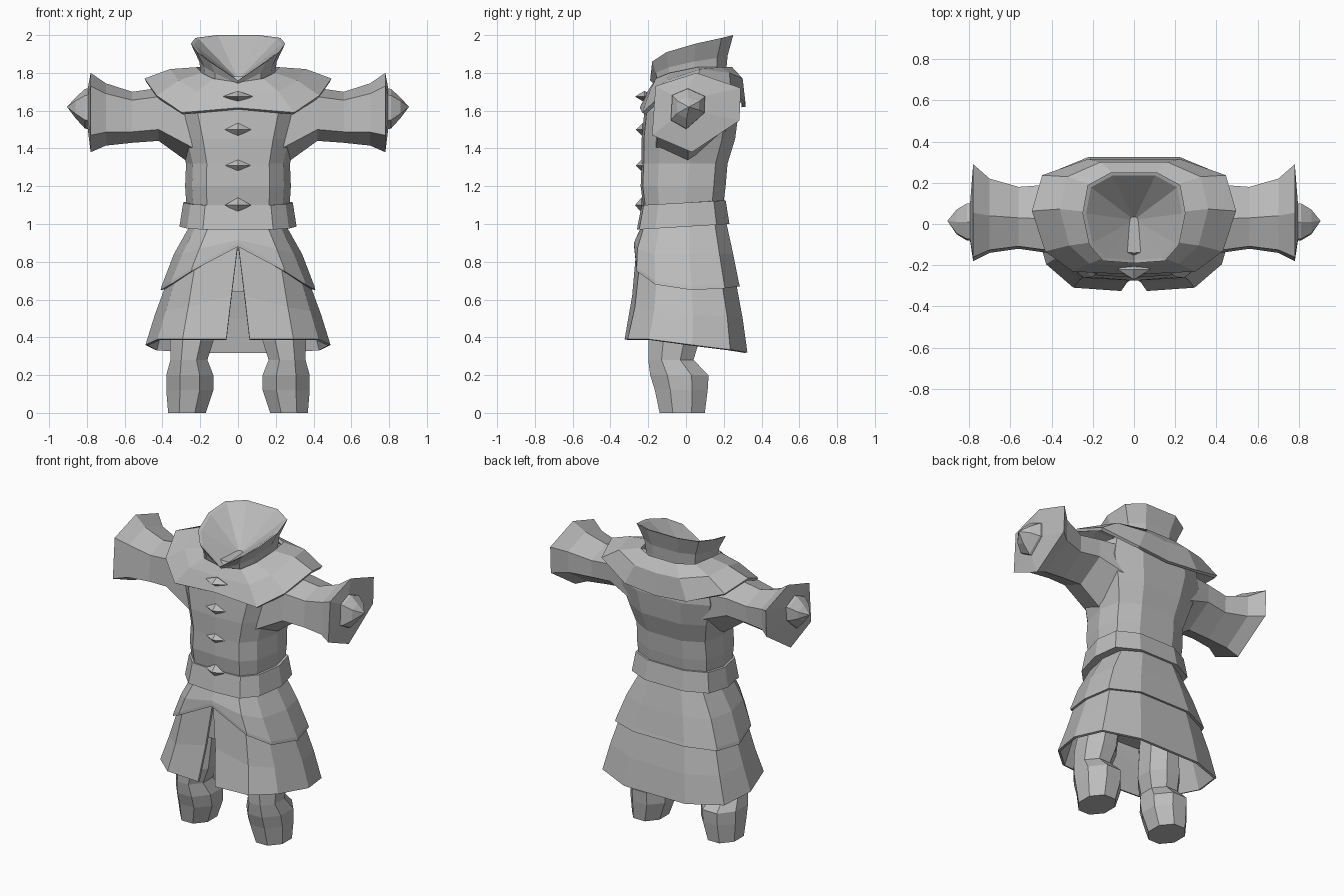
import bpy, bmesh, math

cube = bpy.data.objects.get("Cube")
if cube:
    bpy.data.objects.remove(cube)

cloth = bpy.data.materials.new("plain grey")
cloth.use_nodes = True
GREY = (0.5, 0.5, 0.5, 1)
cloth.diffuse_color = GREY
cloth.node_tree.nodes["Principled BSDF"].inputs["Base Color"].default_value = GREY

# Right half of the body cross-section, from front centre to back centre
BODY = [(0, -1), (.6, -.95), (.87, -.6), (1, .1), (.9, .72), (.45, 1), (0, 1)]
# Cross-section of the sleeve in (y, z)
SLEEVE = [(-.92, .67), (-1, -.57), (-.1, -1), (.97, -.2), (1, .62), (0, 1)]


def half_ring(z, hx, front, back, gap=0):
    """Half outline; z is one height, or a list with one height per point."""
    zs = z if isinstance(z, list) else [z] * len(BODY)
    mid, half = (front + back) / 2, (back - front) / 2
    ring = [(hx * u, mid + half * v, h) for (u, v), h in zip(BODY, zs)]
    ring[0] = (gap,) + ring[0][1:]
    return ring


def slope(front, back):
    """Heights running evenly from the front to the back of the section."""
    return [front + (back - front) * (v + 1) / 2 for u, v in BODY]


def sleeve_ring(x, cy, ry, cz, rz):
    return [(x, cy + ry * a, cz + rz * b) for a, b in SLEEVE]


def leg_ring(z, cx, rx, cy, ry):
    ring = []
    for i in range(8):
        a = math.radians(45 * i + 22.5)
        ring.append((cx + rx * 1.08 * math.cos(a), cy + ry * 1.08 * math.sin(a), z))
    return ring


def finish(name, bm, mirror=True, thickness=0):
    mesh = bpy.data.meshes.new(name)
    bm.to_mesh(mesh)
    bm.free()
    mesh.materials.append(cloth)
    obj = bpy.data.objects.new(name, mesh)
    bpy.context.collection.objects.link(obj)
    if mirror:
        obj.modifiers.new("mirror", 'MIRROR')
    if thickness:
        obj.modifiers.new("thickness", 'SOLIDIFY').thickness = thickness
    return obj


def loft(name, rings, closed=False, cap=False, thickness=0):
    """Skin rings in order and mirror them to the other side."""
    bm = bmesh.new()
    rows = [[bm.verts.new(p) for p in ring] for ring in rings]
    n = len(rows[0])
    for low, high in zip(rows, rows[1:]):
        for i in range(n if closed else n - 1):
            j = (i + 1) % n
            bm.faces.new((low[i], low[j], high[j], high[i]))
    if cap:
        bm.faces.new(rows[0][::-1])
        bm.faces.new(rows[-1])
    bmesh.ops.remove_doubles(bm, verts=bm.verts[:], dist=.0005)
    return finish(name, bm, True, thickness)


# Coat body
loft("coat_torso", [
    half_ring(1.05, .27, -.22, .19),
    half_ring(1.2, .28, -.24, .21),
    half_ring(1.32, .275, -.235, .22),
    half_ring(1.45, .31, -.235, .26),
    half_ring(1.6, .36, -.22, .28),
    half_ring(1.72, .34, -.17, .27),
    half_ring(1.78, .2, -.14, .23)], cap=True)

# Belt
loft("belt", [
    half_ring(slope(.98, 1.0), .25, -.21, .19),
    half_ring(slope(.97, 1.0), .31, -.26, .23),
    half_ring(slope(1.1, 1.125), .29, -.235, .21),
    half_ring(slope(1.1, 1.125), .26, -.2, .18)])

# Skirt: overlapping upper tier, slit lower tier and inner lining
hem = [.9, .77, .7, .67, .68, .69, .69]
loft("skirt_upper_tier", [
    half_ring([h - .015 for h in hem], .38, -.25, .25),
    half_ring([h - .02 for h in hem], .41, -.275, .285),
    half_ring(hem, .405, -.275, .28),
    half_ring([.915, .87, .84, .84, .84, .84, .84], .34, -.27, .25),
    half_ring(1.0, .25, -.23, .215)])
loft("skirt_lower_tier", [
    half_ring([.39, .39, .39, .36, .335, .32, .32], .49, -.325, .325, gap=.062),
    half_ring([.62, .56, .54, .52, .51, .5, .5], .44, -.285, .3, gap=.035),
    half_ring([.88, .76, .7, .67, .68, .69, .69], .385, -.262, .265, gap=.003)],
    thickness=.015)
loft("skirt_lining", [
    half_ring(.64, .34, -.22, .22),
    half_ring(.9, .27, -.22, .2)], cap=True)

# Shoulder cape
loft("shoulder_cape", [
    half_ring([1.615, 1.59, 1.68, 1.77, 1.72, 1.64, 1.62], .495, -.245, .315),
    half_ring([1.7, 1.7, 1.76, 1.82, 1.8, 1.77, 1.76], .36, -.205, .3),
    half_ring([1.75, 1.77, 1.8, 1.83, 1.83, 1.83, 1.83], .22, -.17, .245)],
    thickness=.02)

# Flared collar with a funnel inside
rim = [1.76, 1.86, 1.91, 1.955, 1.985, 2.0, 2.0]
loft("collar", [
    half_ring(slope(1.7, 1.78), .19, -.15, .21),
    half_ring([1.74, 1.8, 1.83, 1.86, 1.88, 1.89, 1.89], .205, -.17, .22),
    half_ring(rim, .25, -.19, .25),
    half_ring([h - .005 for h in rim], .232, -.175, .235),
    half_ring(1.765, 0, .02, .02)])

# Sleeves with wide cuffs, ending in pointed hand stubs
loft("sleeve", [
    sleeve_ring(.24, .03, .19, 1.53, .22),
    sleeve_ring(.42, .025, .165, 1.58, .14),
    sleeve_ring(.56, .03, .15, 1.565, .135),
    sleeve_ring(.70, .04, .18, 1.58, .165),
    sleeve_ring(.78, .055, .235, 1.59, .21),
    sleeve_ring(.795, .01, .09, 1.61, .11)], closed=True, cap=True)
loft("hand_stub", [
    sleeve_ring(.78, .01, .09, 1.61, .11),
    sleeve_ring(.81, .01, .09, 1.61, .105),
    sleeve_ring(.86, .01, .06, 1.615, .055),
    sleeve_ring(.905, .015, 0, 1.62, 0)], closed=True)

# Legs
loft("leg", [
    leg_ring(0, .27, .1, -.02, .12),
    leg_ring(.12, .255, .125, -.025, .14),
    leg_ring(.2, .255, .125, -.035, .155),
    leg_ring(.28, .26, .098, -.08, .12),
    leg_ring(.38, .245, .115, -.065, .135),
    leg_ring(.66, .22, .1, -.03, .13)], closed=True, cap=True)


# Diamond fasteners down the front
def diamond(name, y, z, size):
    bm = bmesh.new()
    bmesh.ops.create_uvsphere(bm, u_segments=4, v_segments=2, radius=1)
    bmesh.ops.scale(bm, vec=size, verts=bm.verts[:])
    bmesh.ops.translate(bm, vec=(0, y, z), verts=bm.verts[:])
    finish(name, bm, mirror=False)


diamond("cape_clasp", -.22, 1.675, (.08, .05, .03))
for z in (1.5, 1.31):
    diamond("button", -.23, z, (.07, .035, .035))
diamond("belt_buckle", -.235, 1.1, (.07, .035, .04))
